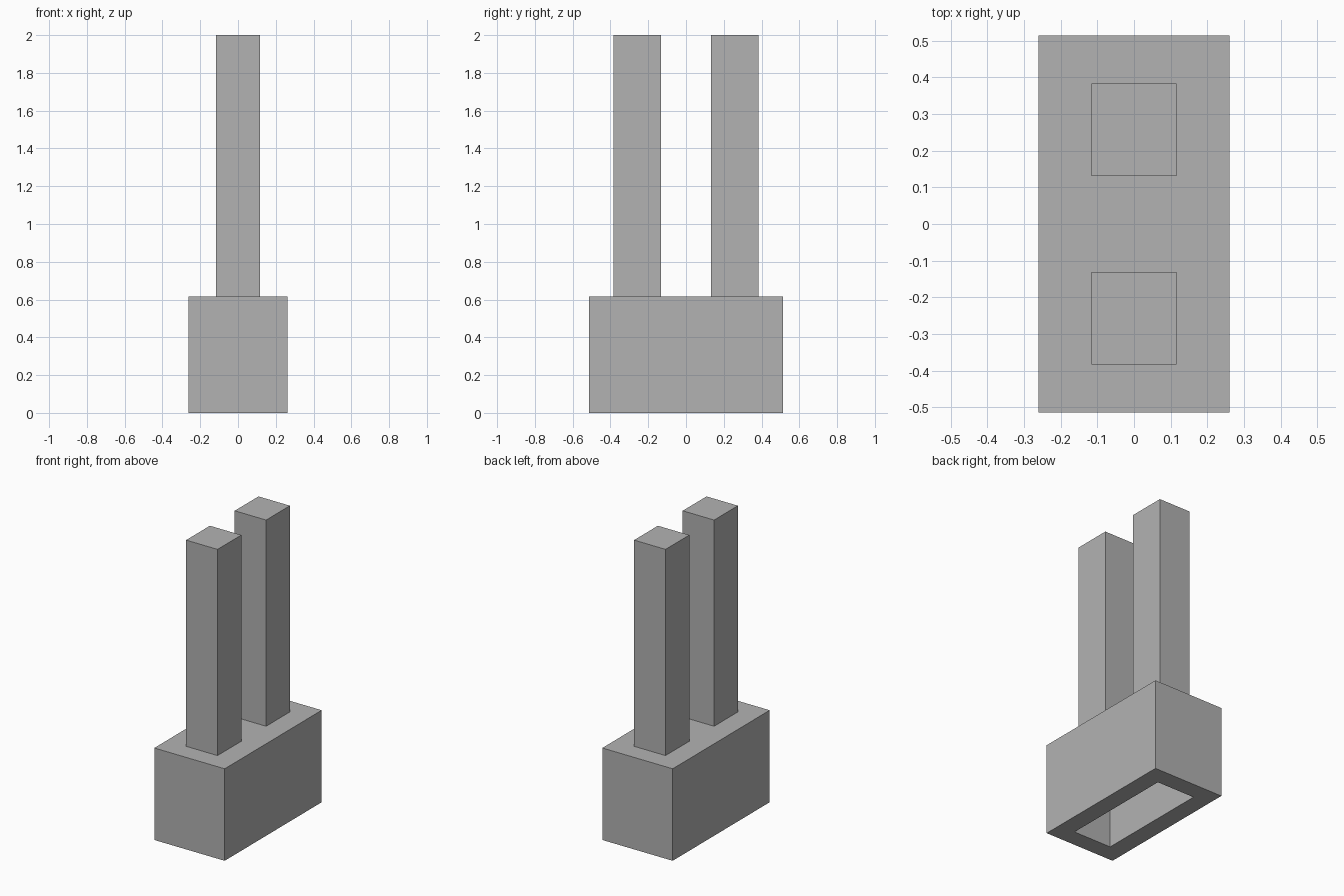
import bpy
import bmesh
from mathutils import Matrix, Vector

cube = bpy.data.objects.get("Cube")
if cube:
    bpy.data.objects.remove(cube, do_unlink=True)

BASE_HEIGHT = 0.617
TOTAL_HEIGHT = 2.0
WALL = 0.12

grey = bpy.data.materials.new("light_grey")
grey.use_nodes = True
colour = (0.448, 0.448, 0.448, 1.0)
grey.diffuse_color = colour
grey.node_tree.nodes["Principled BSDF"].inputs["Base Color"].default_value = colour


def box(bm, size, centre):
    """Add a box of the given size around a centre."""
    matrix = Matrix.Translation(centre) @ Matrix.Diagonal((*size, 1.0))
    bmesh.ops.create_cube(bm, size=1.0, matrix=matrix)
    bm.normal_update()


def finish(bm, name):
    """Turn the bmesh into a named, coloured object."""
    mesh = bpy.data.meshes.new(name)
    bm.to_mesh(mesh)
    bm.free()
    mesh.materials.append(grey)
    obj = bpy.data.objects.new(name, mesh)
    bpy.context.collection.objects.link(obj)
    return obj


# Base block, hollowed out from below
bm = bmesh.new()
box(bm, (0.522, 1.028, BASE_HEIGHT), (0, 0, BASE_HEIGHT / 2))
bottom = min(bm.faces, key=lambda f: f.calc_center_median().z)
bmesh.ops.inset_region(bm, faces=[bottom], thickness=WALL, use_even_offset=True)
recess = bmesh.ops.extrude_discrete_faces(bm, faces=[bottom])["faces"][0]
bmesh.ops.translate(bm, verts=recess.verts, vec=Vector((0, 0, BASE_HEIGHT - WALL)))
bmesh.ops.recalc_face_normals(bm, faces=bm.faces)
finish(bm, "hollow_base")

# Two square posts standing on the base
post_height = TOTAL_HEIGHT - BASE_HEIGHT
for name, side in (("front_post", -1), ("back_post", 1)):
    bm = bmesh.new()
    box(bm, (0.233, 0.252, post_height),
        (0, side * 0.2575, BASE_HEIGHT + post_height / 2))
    finish(bm, name)
